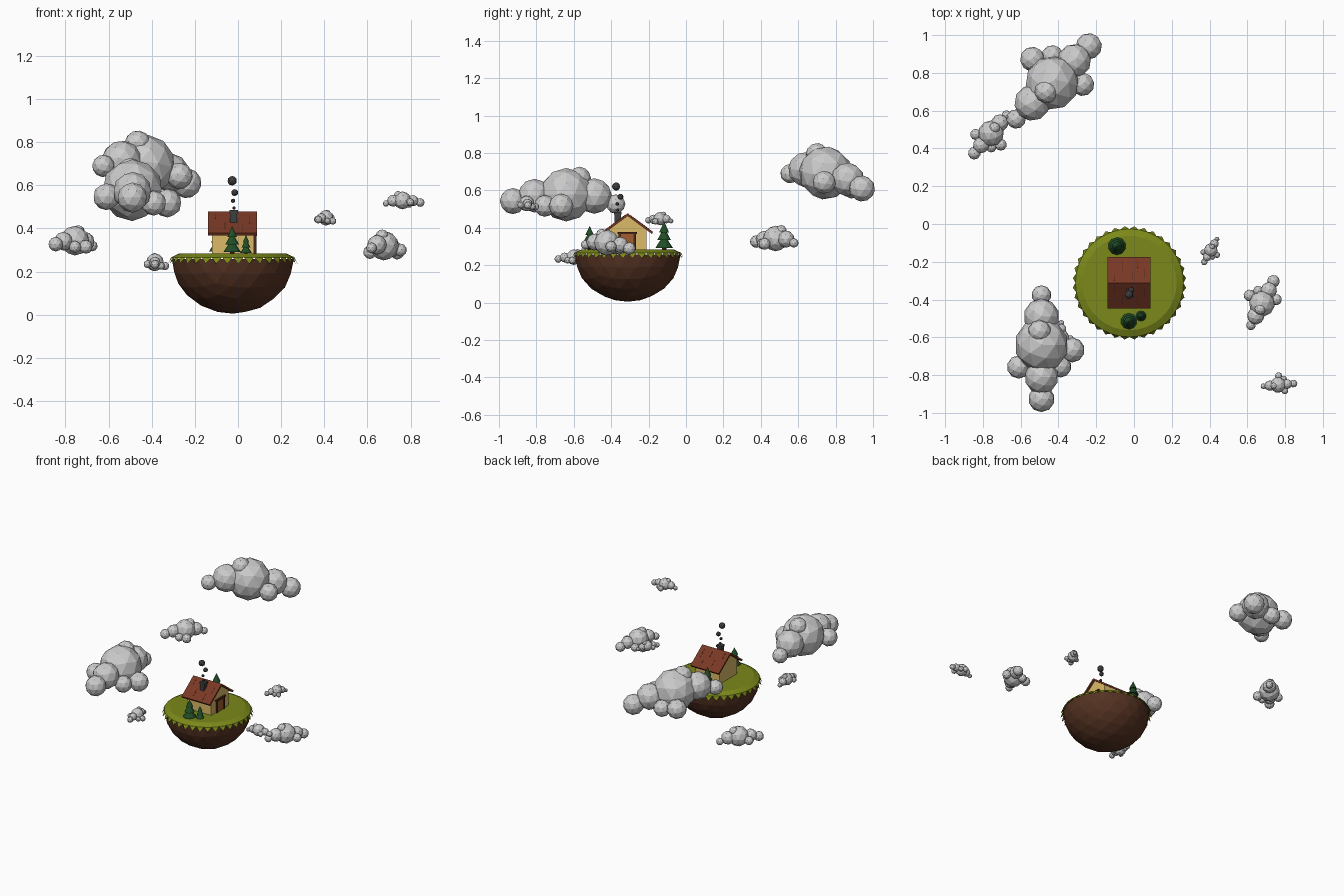
import bpy, bmesh
from math import radians, pi, sin, cos
from mathutils import Matrix, Vector

if "Cube" in bpy.data.objects:
    bpy.data.objects.remove(bpy.data.objects["Cube"])

CX, CY = -0.024, -0.312   # island centre


def material(name, rgb):
    m = bpy.data.materials.new(name)
    m.diffuse_color = (*rgb, 1)
    m.use_nodes = True
    m.node_tree.nodes["Principled BSDF"].inputs["Base Color"].default_value = m.diffuse_color
    return m


GRASS = material("grass", (0.20, 0.25, 0.01))
SOIL = material("soil", (0.09, 0.032, 0.016))
ROOF = material("roof", (0.19, 0.04, 0.018))
TRIM = material("trim", (0.07, 0.02, 0.01))
WALL = material("wall", (0.72, 0.50, 0.14))
DOOR = material("door", (0.35, 0.11, 0.03))
PINE = material("pine", (0.015, 0.075, 0.02))
ASH = material("ash", (0.05, 0.05, 0.05))


def finish(name, bm, mat=None):
    bmesh.ops.recalc_face_normals(bm, faces=bm.faces[:])
    me = bpy.data.meshes.new(name)
    bm.to_mesh(me)
    bm.free()
    ob = bpy.data.objects.new(name, me)
    bpy.context.collection.objects.link(ob)
    if mat:
        me.materials.append(mat)
    return ob


def ball(bm, p, r, sub=2):
    bmesh.ops.create_icosphere(bm, subdivisions=sub, radius=r, matrix=Matrix.Translation(p))


def box(bm, lo, hi, rot=None):
    lo, hi = Vector(lo), Vector(hi)
    m = Matrix.Translation((lo + hi) / 2) @ (rot or Matrix()) @ Matrix.Diagonal((*(hi - lo), 1))
    bmesh.ops.create_cube(bm, size=1, matrix=m)


def extrude_x(bm, profile, x0, x1):
    # closed (y, z) profile swept along x
    a = [bm.verts.new((x0, y, z)) for y, z in profile]
    b = [bm.verts.new((x1, y, z)) for y, z in profile]
    bm.faces.new(a)
    bm.faces.new(b[::-1])
    n = len(a)
    for i in range(n):
        j = (i + 1) % n
        bm.faces.new((a[i], b[i], b[j], a[j]))


# Soil bowl: lower half of a faceted ball
bm = bmesh.new()
bmesh.ops.create_icosphere(bm, subdivisions=3, radius=1)
bmesh.ops.bisect_plane(bm, geom=bm.verts[:] + bm.edges[:] + bm.faces[:],
                       plane_co=(0, 0, 0), plane_no=(0, 0, 1), clear_outer=True)
bmesh.ops.holes_fill(bm, edges=[e for e in bm.edges if e.is_boundary])
bmesh.ops.transform(bm, verts=bm.verts[:],
                    matrix=Matrix.Translation((CX, CY, 0.258)) @ Matrix.Diagonal((0.283, 0.283, 0.253, 1)))
finish("soil_bowl", bm, SOIL)

# Grass cap with a zigzag skirt
bm = bmesh.new()
N = 36


def ring_point(i, r, z):
    a = 2 * pi * i / N
    return bm.verts.new((CX + r * cos(a), CY + r * sin(a), z))


top = [ring_point(i, 0.25, 0.283) for i in range(N)]
rim = [ring_point(i, 0.286, 0.266) for i in range(N)]
tips = [ring_point(i + 0.5, 0.301, 0.236) for i in range(N)]
bm.faces.new(top)
for i in range(N):
    j = (i + 1) % N
    bm.faces.new((top[i], rim[i], rim[j], top[j]))
    bm.faces.new((rim[i], tips[i], rim[j]))
finish("grass_cap", bm, GRASS)

# House walls
RY = -0.312
bm = bmesh.new()
extrude_x(bm, [(RY - 0.1, 0.275), (RY + 0.1, 0.275), (RY + 0.1, 0.392),
               (RY, 0.467), (RY - 0.1, 0.392)], -0.12, 0.074)
finish("house_walls", bm, WALL)

# Gabled roof
bm = bmesh.new()
extrude_x(bm, [(RY - 0.136, 0.378), (RY, 0.478), (RY + 0.136, 0.378), (RY + 0.130, 0.367),
               (RY, 0.463), (RY - 0.130, 0.367)], -0.139, 0.088)
finish("roof", bm, ROOF)

# Short dark seams between the roof boards
bm = bmesh.new()
for side in (-1, 1):
    rot = Matrix.Rotation(-side * 0.634, 4, 'X')
    for x, d, h in ((-0.105, 0.03, 0.02), (-0.06, 0.09, 0.03), (-0.01, 0.04, 0.025),
                    (0.02, 0.1, 0.025), (0.055, 0.05, 0.03)):
        c = Vector((x, RY + side * d, 0.478 - d * 0.735))
        s = Vector((0.0015, h, 0.001))
        box(bm, c - s, c + s, rot)
finish("roof_seams", bm, TRIM)

# Door and its frame on the +x gable
bm = bmesh.new()
box(bm, (0.07, -0.350, 0.28), (0.08, -0.278, 0.368))
finish("door", bm, DOOR)
bm = bmesh.new()
box(bm, (0.07, -0.360, 0.28), (0.085, -0.348, 0.37))
box(bm, (0.07, -0.280, 0.28), (0.085, -0.268, 0.37))
box(bm, (0.07, -0.366, 0.366), (0.087, -0.262, 0.377))
finish("door_frame", bm, TRIM)

# Chimney and smoke puffs
bm = bmesh.new()
box(bm, (-0.036, -0.382, 0.41), (-0.004, -0.348, 0.475))
box(bm, (-0.040, -0.386, 0.470), (0.000, -0.344, 0.485))
finish("chimney", bm, ASH)
bm = bmesh.new()
for x, y, z, r in ((-0.019, -0.365, 0.495, 0.008), (-0.023, -0.368, 0.528, 0.010),
                   (-0.015, -0.350, 0.566, 0.016), (-0.027, -0.374, 0.621, 0.022)):
    ball(bm, (x, y, z), r)
finish("smoke", bm, ASH)

# Pine trees: three stacked cones on a trunk
for k, (x, y, r, h) in enumerate(((-0.027, -0.515, 0.043, 0.13), (0.037, -0.487, 0.028, 0.09),
                                  (-0.09, -0.117, 0.047, 0.155))):
    bm = bmesh.new()
    for f, z0, z1 in ((1, 0.08, 0.55), (0.78, 0.35, 0.8), (0.55, 0.62, 1)):
        bmesh.ops.create_cone(bm, cap_ends=True, segments=10, radius1=r * f, radius2=0,
                              depth=h * (z1 - z0),
                              matrix=Matrix.Translation((x, y, 0.28 + h * (z0 + z1) / 2)))
    finish(f"pine_{k + 1}", bm, PINE)
    bm = bmesh.new()
    bmesh.ops.create_cone(bm, cap_ends=True, segments=8, radius1=r * 0.25, radius2=r * 0.25,
                          depth=h * 0.2, matrix=Matrix.Translation((x, y, 0.28 + h * 0.06)))
    finish(f"pine_trunk_{k + 1}", bm, TRIM)

# Clouds: one cluster of balls, reused at several sizes and headings
PUFFS = ((0, 0, 0, 0.143), (0, -0.286, -0.034, 0.07), (0, 0.264, -0.05, 0.052),
         (0, 0.15, -0.007, 0.095), (0, -0.17, -0.005, 0.09), (-0.12, -0.117, -0.03, 0.062),
         (0.163, -0.027, -0.06, 0.066), (0.1, -0.115, -0.06, 0.058), (-0.01, 0.07, 0.088, 0.062))
CLOUDS = (((-0.434, 0.746, 0.693), 135, 10, 1.0), ((-0.49, -0.64, 0.577), 0, 0, 1.0),
          ((-0.757, 0.48, 0.343), -40, 0, 0.48), ((0.677, -0.423, 0.32), 153, 6, 0.48),
          ((-0.385, -0.60, 0.243), 0, 0, 0.29), ((0.407, -0.138, 0.449), -29, 0, 0.25),
          ((0.762, -0.852, 0.53), 95, 0, 0.29))
for k, (pos, yaw, pitch, s) in enumerate(CLOUDS):
    bm = bmesh.new()
    for x, y, z, r in PUFFS:
        ball(bm, (x, y, z), r)
    bmesh.ops.transform(bm, verts=bm.verts[:], matrix=Matrix.Translation(pos)
                        @ Matrix.Rotation(radians(yaw), 4, 'Z')
                        @ Matrix.Rotation(radians(pitch), 4, 'X') @ Matrix.Scale(s, 4))
    finish(f"cloud_{k + 1}", bm)
